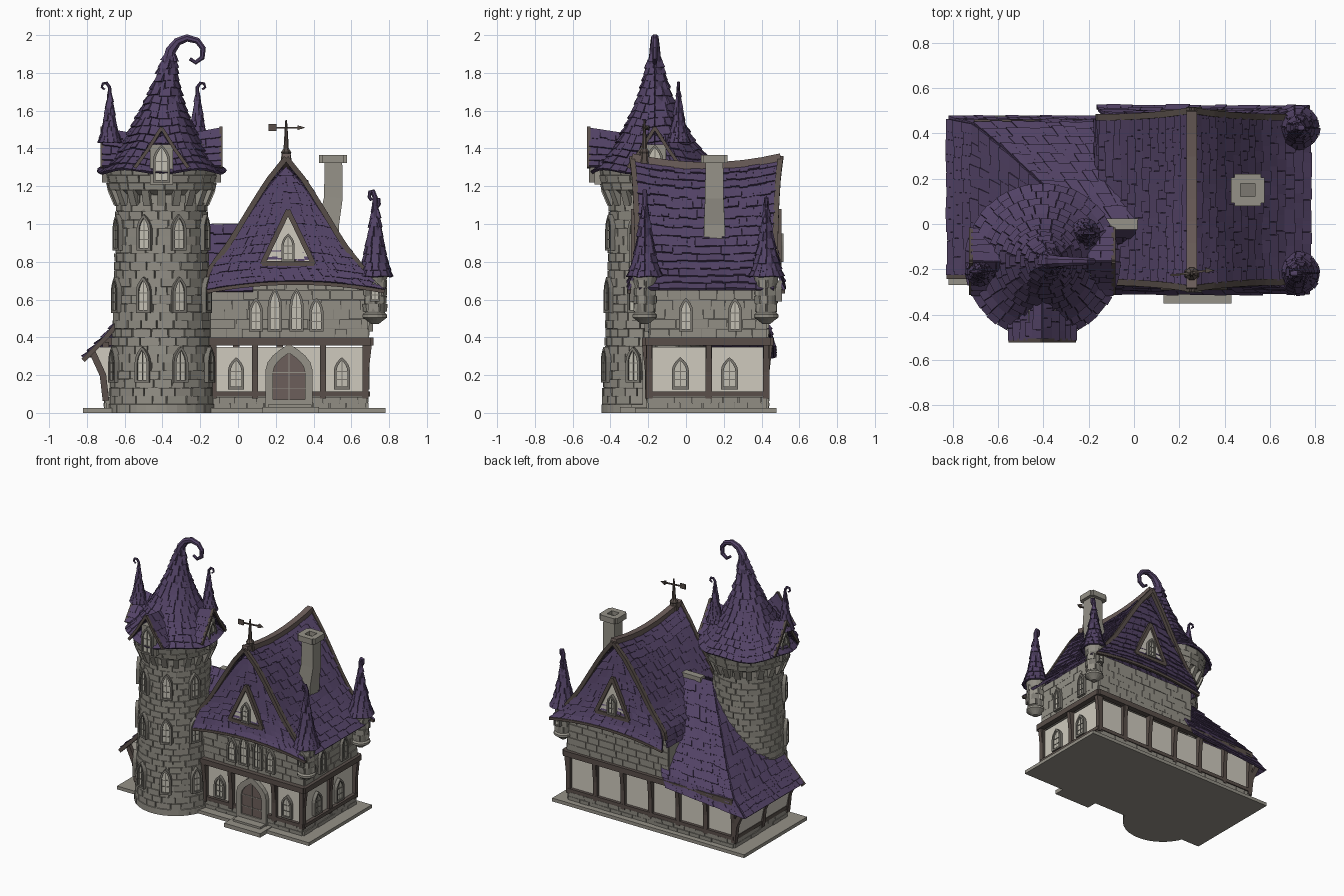
import bpy, bmesh, math, random
from mathutils import Vector as V, Matrix
random.seed(4)
if "Cube" in bpy.data.objects:
    bpy.data.objects.remove(bpy.data.objects["Cube"])

def paint(name, *rgb):
    m = bpy.data.materials.new(name)
    m.use_nodes = True
    m.diffuse_color = (*rgb, 1)
    m.node_tree.nodes["Principled BSDF"].inputs["Base Color"].default_value = (*rgb, 1)
    return m

SHINGLE, SHADE = paint("purple shingle", .085, .055, .132), paint("dark purple", .055, .036, .086)
STONE, TRIM = paint("warm grey stone", .30, .285, .245), paint("dark grey stone", .2, .19, .165)
WOOD, DOOR = paint("dark timber", .10, .078, .068), paint("door wood", .15, .112, .103)
CREAM, GLASS = paint("cream plaster", .62, .585, .51), paint("pale glass", .55, .53, .455)

def finish(bm, name, *mats):
    me = bpy.data.meshes.new(name)
    bm.to_mesh(me)
    bm.free()
    for m in mats:
        me.materials.append(m)
    ob = bpy.data.objects.new(name, me)
    bpy.context.collection.objects.link(ob)
    return ob

def along(pts, t):
    f = min(max(t, 0), 1) * (len(pts) - 1)
    i = min(int(f), len(pts) - 2)
    return V(pts[i]).lerp(V(pts[i + 1]), f - i)

def tiles(name, surf, rows, width, roof=True):
    """Cover surf(u, v) with staggered shingles or stone blocks over a backing sheet."""
    bm = bmesh.new()
    grid = [[bm.verts.new(surf(c / 32, r / rows)) for c in range(33)] for r in range(rows + 1)]
    for p, q in zip(grid, grid[1:]):
        for c in range(32):
            bm.faces.new((p[c], p[c + 1], q[c + 1], q[c])).material_index = 1
    thick, upper, shrink = (width * .28, .1, .015) if roof else (.008, 1, .04)
    for r in range(rows):
        mid = [surf(k / 16, (r + .4) / rows) for k in range(17)]
        n = max(3, round(sum((b - a).length for a, b in zip(mid, mid[1:])) / width))
        cuts = [0] + [(k + random.uniform(-.2, .2) + r % 2 * .5) / n for k in range(1, n)] + [1]
        lo, hi = r / rows, min(1, (r + (1.15 if roof else 1)) / rows)
        for a, b in zip(cuts, cuts[1:]):
            low = max(0, lo - (random.uniform(0, .25) / rows if roof else 0))
            p = [surf(a, low), surf(b, low), surf(b, hi), surf(a, hi)]
            nor = (p[1] - p[0]).cross(p[3] - p[0]).normalized()
            p = [q.lerp(sum(p, V((0, 0, 0))) / 4, shrink) for q in p]
            t = thick * random.uniform(.6, 1.25)
            out = [bm.verts.new(q + nor * (t if k < 2 else t * upper + .002)) for k, q in enumerate(p)]
            inn = [bm.verts.new(q - nor * .003) for q in p]
            bm.faces.new(out)
            for k in range(4):
                bm.faces.new((inn[k - 1], inn[k], out[k], out[k - 1]))
    return finish(bm, name, *((SHINGLE, SHADE) if roof else (STONE, TRIM)))

def wall(name, a, b, z0, z1, rows):
    a, b = V((*a, z0)), V((*b, z0))
    return tiles(name, lambda u, v: a.lerp(b, u) + V((0, 0, (z1 - z0) * v)), rows, .09, False)

def box(name, x0, x1, y0, y1, z0, z1, mat):
    bm = bmesh.new()
    bmesh.ops.create_cube(bm, size=1, matrix=Matrix.Translation(((x0 + x1) / 2, (y0 + y1) / 2, (z0 + z1) / 2))
                          @ Matrix.Diagonal((x1 - x0, y1 - y0, z1 - z0, 1)))
    return finish(bm, name, mat)

def bars(name, pairs, w, mat=WOOD):
    bm = bmesh.new()
    for a, b in pairs:
        a, b = V(a), V(b)
        m = Matrix.Translation((a + b) / 2) @ (b - a).to_track_quat('Z', 'Y').to_matrix().to_4x4()
        bmesh.ops.create_cube(bm, size=1, matrix=m @ Matrix.Diagonal((w, w, (b - a).length + w * .3, 1)))
    return finish(bm, name, mat)

def tube(name, pts, radii, mat, sides=8):
    """Tapered sweep along a path lying in an x-z plane."""
    bm = bmesh.new()
    pts, rings, y = [V(p) for p in pts], [], V((0, 1, 0))
    for i, p in enumerate(pts):
        s = (pts[min(i + 1, len(pts) - 1)] - pts[max(i - 1, 0)]).normalized().cross(y)
        r = along([(q, 0) for q in radii], i / (len(pts) - 1)).x
        angles = [math.tau * (k + .5) / sides for k in range(sides)]
        rings.append([bm.verts.new(p + (s * math.cos(a) + y * math.sin(a)) * r) for a in angles])
    for p, q in zip(rings, rings[1:]):
        for k in range(sides):
            bm.faces.new((p[k], p[k - 1], q[k - 1], q[k]))
    bm.faces.new(rings[0])
    bm.faces.new(rings[-1])
    bmesh.ops.recalc_face_normals(bm, faces=bm.faces)
    return finish(bm, name, mat)

def lathe(name, x, y, prof, mat, sides=32):
    return tube(name, [(x, y, z) for r, z in prof], [r for r, z in prof], mat, sides)

def arch(w, h):
    half = [(-w / 2, 0)] + [(-w / 2 * (1 - t ** 1.7), h * (.58 + .42 * t ** .85)) for t in (0, .25, .5, .75)]
    return half + [(0, h)] + [(-x, z) for x, z in reversed(half)]

def window(name, loc, az, w, h, rim=.014, frame=TRIM, pane=GLASS):
    bm = bmesh.new()
    place = Matrix.Translation(loc) @ Matrix.Rotation(az, 4, 'Z')
    outer, inner = arch(w, h), [(x, z + rim) for x, z in arch(w - 2 * rim, h - 2.2 * rim)]
    rings = [[bm.verts.new(place @ V((x, y, z))) for x, z in pts]
             for pts, y in ((outer, .01), (outer, -.024), (inner, -.024), (inner, -.013))]
    for p, q in zip(rings, rings[1:]):
        for k in range(len(p)):
            bm.faces.new((p[k - 1], p[k], q[k], q[k - 1]))
    bm.faces.new(rings[3]).material_index = 1
    for z, sx, sz in ((.48, .005, h * .85), (.3, w * .7, .005), (.55, w * .7, .005)):  # lattice
        bmesh.ops.create_cube(bm, size=1, matrix=place @ Matrix.Translation((0, -.014, h * z))
                              @ Matrix.Diagonal((sx, .006, sz, 1)))
    bmesh.ops.recalc_face_normals(bm, faces=bm.faces)
    return finish(bm, name, frame, pane)

def cone(name, x, y, prof, rows, width, lean=0):
    def surf(u, v):
        (r, z), a = along(prof, v), u * math.tau
        z += prof[0][0] * .035 * (1 - v) * math.sin(5 * a)
        return V((x + lean * v * v + r * math.cos(a), y + r * math.sin(a), z))
    return tiles(name, surf, rows, width)

def drum(name, x, y, prof, rows, width):
    def surf(u, v):
        (r, z), a = along(prof, v), u * math.tau
        return V((x + r * math.cos(a), y + r * math.sin(a), z))
    return tiles(name, surf, rows, width, False)

def spire(name, x, y, z, r, h, curve):
    shape = ((1, 0), (.66, .2), (.46, .42), (.28, .66), (.15, .85))
    cone(name + "_roof", x, y, [(r * a, z + h * b) for a, b in shape], 9, r * .4)
    curl = [(0, .8), (0, .92), (.05, .99), (.11, .98), (.13, .92), (.08, .88)]
    tube(name + "_curl", [(x + curve * a * h, y, z + b * h) for a, b in curl], [r * .18, r * .14, r * .1], SHINGLE)

# ground slab, door steps, plinth and stone upper floor
box("ground_slab", -.82, .78, -.27, .48, 0, .025, STONE)
box("door_step", .13, .43, -.35, -.2, 0, .03, STONE)
box("upper_step", .16, .39, -.29, -.2, .03, .045, STONE)
box("upper_floor_core", -.16, .68, -.185, .425, .37, .68, STONE)
low, up = [(-.70, -.2), (.68, -.2), (.68, .43), (-.70, .43)], [(-.16, -.19), (.685, -.19), (.685, .43), (-.16, .43)]
for i, side in enumerate(("front", "right", "back")):
    wall(side + "_plinth", low[i], low[i + 1], .02, .085, 2)
    wall(side + "_upper_wall", up[i], up[i + 1], .395, .70, 6)
wall("left_plinth", low[3], low[0], .02, .085, 2)
# half-timbered ground floor, leaning outward on the left
plaster = box("ground_floor_plaster", -.69, .67, -.19, .42, .02, .35, CREAM)
for v in plaster.data.vertices:
    v.co.x -= .07 if v.co.x < 0 and v.co.z > .3 else 0
posts = [(x, -.2, 0, -1) for x in (-.13, .09, .45)] + [(.675, y, 1, 0) for y in (-.195, .12, .425)]
posts += [(-.70 + k * .23, .425, 0, 1) for k in range(6)]
bars("timber_posts", [((x, y, .08), (x, y, .37)) for x, y, dx, dy in posts], .034)
bars("post_brackets", [((x, y, .2), (x + dx * .018, y + dy * .018, .36)) for x, y, dx, dy in posts], .03)
bars("leaning_posts", [p for y in (-.2, .1, .425) for p in
                       (((-.70, y, .07), (-.715, y, .2)), ((-.715, y, .2), (-.77, y, .32)))], .034)
for z, w, o in ((.1, .026, 0), (.378, .04, .012)):
    c = [(-.15, -.2 - o, z), (.685 + o, -.2 - o, z), (.685 + o, .43 + o, z), (-.70, .43 + o, z)]
    bars("timber_beams", list(zip(c, c[1:])), w)
bars("left_wing_beams", [((x, -.2, z), (x, .43, z)) for x, z in ((-.77, .31), (-.70, .1))], .028)
# house windows and door
for x, h in ((.095, .18), (.195, .23), (.31, .23), (.415, .18)):
    window("upper_front_window", (x, -.195, .43), 0, .075, h)
for x, y in ((-.01, 0), (.55, .26)):
    window("lower_front_window", (x, -.19, .125), 0, .085, .17)
    window("upper_right_window", (.69, y, .43), math.pi / 2, .075, .18)
    window("lower_right_window", (.672, y - .03, .125), math.pi / 2, .09, .17)
window("door_arch", (.27, -.205, .03), 0, .25, .335, .04, STONE, DOOR)
# main gabled roof, flared at both ends, with shingled gables and attic dormers
MID, Y0, Y1 = .255, -.25, .465
RIGHT = [(.52, .65), (.40, .76), (.30, .88), (.205, 1.03), (.10, 1.19), (.0, 1.305)]
LEFT = [(.42, .65)] + RIGHT[1:]
def flare(t):
    return .045 * (2 * t - 1) ** 2
def slope(side, u, v):
    t = u if side > 0 else 1 - u
    off, z = along(RIGHT if side > 0 else LEFT, v)
    return V((MID + side * off, Y0 + (Y1 - Y0) * t + .03 * v ** 3 * (2 * t - 1), z + flare(t) * v))
def gable(o, u, v):
    a, b = along(LEFT, v), along(RIGHT, v)
    x = (MID - a.x) + (a.x + b.x) * (1 - u if o > 0 else u)
    return V((x, .1075 + o * (.4075 - .075 * v ** .6), a.y + (1 - v) * .18 * u * (1 - u)))
for end, o in (("front", -1), ("back", 1)):
    side = "right" if o > 0 else "left"
    tiles("main_roof_" + side, lambda u, v: slope(o, u, v), 15, .05)
    tiles(end + "_gable_roof", lambda u, v: gable(o, u, v), 13, .05)
    tube(end + "_eave_trim", [gable(o, k / 16, 0) - V((0, 0, .008)) for k in range(17)], [.013, .013], WOOD, 4)
    for s in (-1, 1):
        edge = [slope(s, (s * o + 1) / 2, .1 + k * .09) + V((0, o * .006, 0)) for k in range(11)]
        tube(end + "_bargeboard", edge, [.02, .02], WOOD, 4)
    y = .1075 + o * .385
    tri = [(.13, y, .79), (.265, y, 1.07), (.40, y, .79)]
    bm = bmesh.new()
    front, rear = [[bm.verts.new((p[0], y - o * d, p[2])) for p in tri] for d in (0, .14)]
    bm.faces.new(front)
    for k in range(3):
        bm.faces.new((front[k - 1], front[k], rear[k], rear[k - 1])).material_index = 1
    bmesh.ops.recalc_face_normals(bm, faces=bm.faces)
    finish(bm, end + "_attic_panel", CREAM, SHINGLE)
    bars(end + "_attic_frame", list(zip(tri, tri[1:] + tri[:1])), .026)
    window(end + "_attic_window", (.265, y, .80), math.pi if o > 0 else 0, .07, .15, .012)
ridge = [(MID, -.28 + .775 * k / 8, 1.305 + flare(k / 8)) for k in range(9)]
bars("ridge_cap", list(zip(ridge, ridge[1:])), .045, DOOR)
# weathervane
lathe("vane_finial", MID, -.22, [(.034, 1.32), (.026, 1.37), (.03, 1.38), (.015, 1.40), (.012, 1.45), (.005, 1.55)], WOOD, 8)
bars("vane_arrow", [((.18, -.225, 1.51), (.33, -.205, 1.51))], .009)
tube("vane_point", [(.315, -.205, 1.51), (.355, -.205, 1.51)], [.018, .001], WOOD, 4)
box("vane_tail", .162, .205, -.229, -.221, 1.493, 1.53, WOOD)
# chimney with open cap
shaft = [(.48, .15, .86), (.48, .15, 1.0), (.505, .15, 1.14), (.505, .15, 1.33)]
tube("chimney_shaft", shaft, [.08, .078, .07, .066], STONE, 4)
corner = [(.45, .10, 1.345), (.555, .10, 1.345), (.555, .2, 1.345), (.45, .2, 1.345)]
bars("chimney_cap", list(zip(corner, corner[1:] + corner[:1])), .042, STONE)
box("chimney_hole", .46, .545, .11, .19, 1.325, 1.335, TRIM)
# low wing with hipped, flared roof
WING = [(-.82, .465, .29), (-.70, .44, .41), (-.56, .32, .58), (-.42, .19, .76), (-.22, 0, .99)]
def wing_back(u, v):
    p = along(WING, v)
    return V((-.16 + .24 * v, p.y, p.z + (1 - v) * .06)).lerp(p, u)
def wing_left(u, v):
    p = along(WING, v)
    return p.lerp(V((p.x, -.225, p.z)), u)
tiles("wing_roof_back", wing_back, 13, .05)
tiles("wing_roof_left", wing_left, 13, .05)
tiles("wing_roof_front", lambda u, v: V((-.24 + .32 * u, -.2 + .18 * v, .64 + .36 * v)), 7, .05)
tube("wing_rake_board", [(x, -.23, z - .012) for x, y, z in WING], [.018, .018], WOOD, 4)
box("wing_ridge_stone", -.14, .08, -.025, .025, .965, 1.003, STONE)
# round tower
TX, TY = -.405, -.165
TOWER = [(.275, 0), (.266, .2), (.256, .4), (.248, .6), (.242, .8), (.237, 1.0), (.235, 1.2)]
lathe("tower_footing", TX, TY, [(.283, 0), (.283, .045), (.26, .055)], STONE)
drum("tower_wall", TX, TY, TOWER, 27, .085)
drum("tower_parapet", TX, TY, [(.275, 1.18), (.295, 1.30)], 3, .085)
lathe("tower_parapet_core", TX, TY, [(.23, 1.15), (.27, 1.18), (.28, 1.25), (.29, 1.30), (.2, 1.36)], STONE)
spokes = [V((math.cos(k * math.tau / 20), math.sin(k * math.tau / 20), 0)) for k in range(20)]
bars("tower_corbels", [(V((TX, TY, 1.11)) + s * .235, V((TX, TY, 1.18)) + s * .265) for s in spokes], .04, STONE)
for z, deg in [(z, deg) for z in (.16, .53, .86) for deg in (-66, -21, 21, 66)]:
    a, r = math.radians(deg), along(TOWER, (z + .1) / 1.2).x + .004
    window("tower_window", (TX + r * math.sin(a), TY - r * math.cos(a), z), a, .08, .19)
# tower roof, curled tip, three dormers and two small spires
CONE = [(.335, 1.275), (.265, 1.35), (.205, 1.43), (.155, 1.52), (.118, 1.6), (.085, 1.68), (.06, 1.76), (.045, 1.83), (.028, 1.9)]
cone("tower_roof", TX, TY, CONE, 16, .05, .045)
tip = [(-.37, 1.85), (-.355, 1.92), (-.32, 1.965), (-.27, 1.985), (-.215, 1.97), (-.185, 1.93), (-.19, 1.88), (-.225, 1.855), (-.255, 1.875)]
tube("tower_tip", [(x, TY, z) for x, z in tip], [.036, .024, .018, .015, .01], SHINGLE)
for side, az, reach in (("front", 0, .35), ("right", math.pi / 2, .315), ("left", -math.pi / 2, .315)):
    place = Matrix.Translation((TX, TY, 0)) @ Matrix.Rotation(az, 4, 'Z')
    box(side + "_dormer_wall", -.06, .06, -reach + .03, -.15, 1.21, 1.42, STONE).data.transform(place)
    for s in (-1, 1):
        def pitch(u, v):
            t = u if s < 0 else 1 - u
            w, z = along([(.14, 1.30), (.075, 1.37), (0, 1.47)], v)
            return place @ V((s * w, -.10 - (reach - .10) * t, z + .04 * t * v))
        tiles(side + "_dormer_roof", pitch, 5, .05)
        rake = [pitch((1 - s) / 2, k / 4) for k in range(5)]
        bars(side + "_dormer_rake", list(zip(rake, rake[1:])), .018)
    window(side + "_dormer_window", place @ V((0, -reach + .025, 1.22)), az, .09, .20, .013)
spire("left_tower_spire", -.68, -.21, 1.43, .06, .32, -1)
spire("right_tower_spire", -.215, -.04, 1.43, .06, .32, 1)
# corner turrets
BODY = [(.02, .47), (.045, .49), (.066, .505), (.066, .52), (.055, .53), (.055, .68), (.07, .73)]
for name, y, h, curve, o in (("front_turret", -.218, .46, -.5, -1), ("back_turret", .425, .42, .4, 1)):
    lathe(name + "_body", .725, y, BODY, STONE, 16)
    drum(name + "_stones", .725, y, [(.056, .535), (.056, .705)], 4, .06)
    window(name + "_window", (.725, y + o * .058, .59), math.pi if o > 0 else 0, .05, .11, .009)
    spire(name, .725, y, .72, .09, h, curve)
